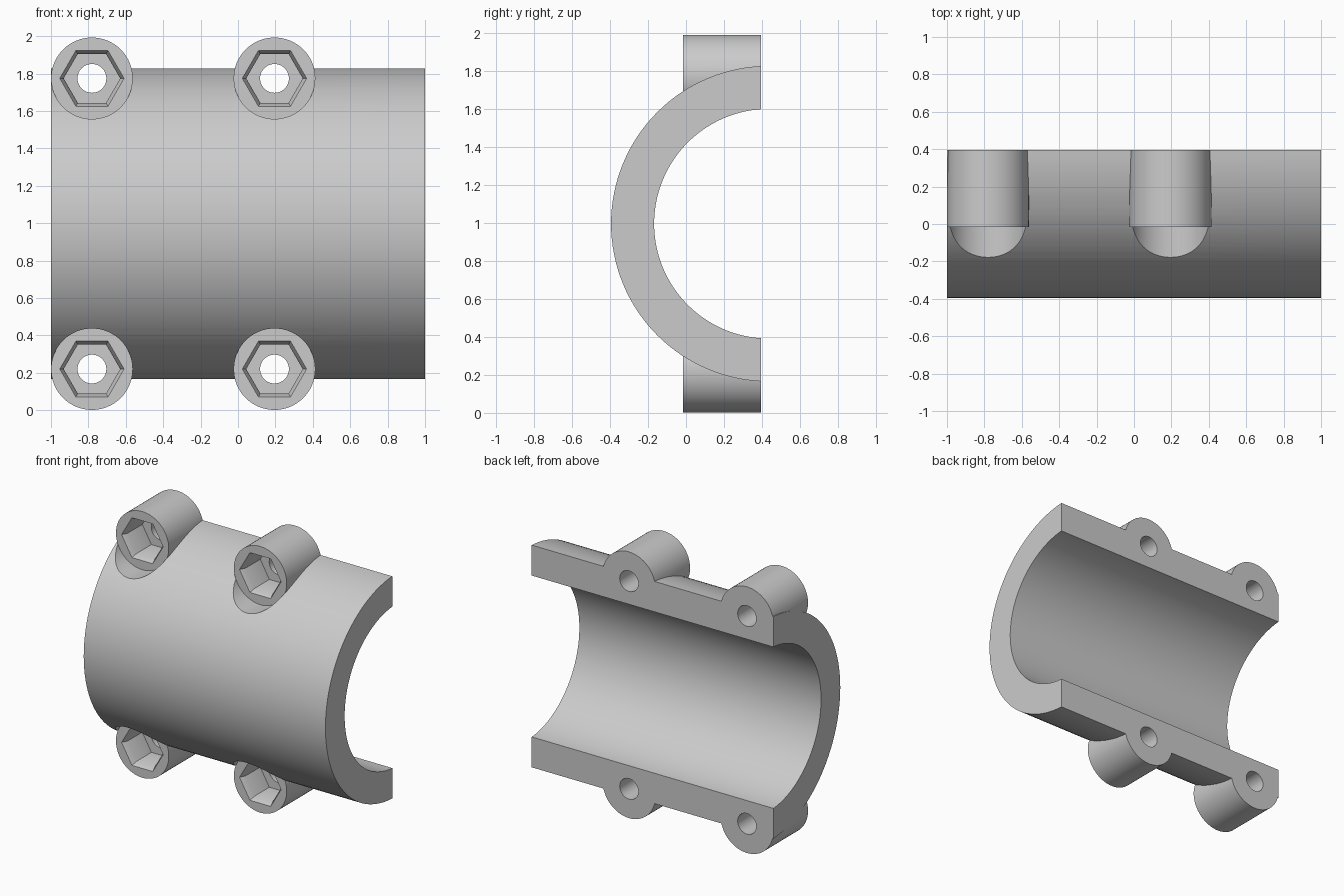
import bpy, bmesh, math

if "Cube" in bpy.data.objects:
    bpy.data.objects.remove(bpy.data.objects["Cube"])

ZC = 0.997            # height of the bore axis
YC = 0.437            # depth of the bore axis
SPLIT = 0.395         # flat mating face
FACE = -0.015         # front of the bolt bosses
BOLTS = [(x, ZC + s * 0.777) for x in (-0.781, 0.195) for s in (-1, 1)]


def turned(name, profile, sides, centres, axis="Y"):
    """Stack rings (position, radius) along an axis, once per centre, in one object."""
    bm = bmesh.new()
    for a, b in centres:
        rings = []
        for p, r in profile:
            ring = []
            for i in range(sides):
                t = 2 * math.pi * i / sides
                u, v = a + r * math.cos(t), b + r * math.sin(t)
                ring.append(bm.verts.new((u, p, v) if axis == "Y" else (p, u, v)))
            rings.append(ring)
        for lo, hi in zip(rings, rings[1:]):
            for i in range(sides):
                j = (i + 1) % sides
                bm.faces.new((lo[i], lo[j], hi[j], hi[i]))
        bm.faces.new(rings[0])
        bm.faces.new(rings[-1])
    bmesh.ops.recalc_face_normals(bm, faces=bm.faces)
    mesh = bpy.data.meshes.new(name)
    bm.to_mesh(mesh)
    bm.free()
    obj = bpy.data.objects.new(name, mesh)
    bpy.context.collection.objects.link(obj)
    return obj


def combine(target, tool, operation):
    """Apply a boolean and remove the helper."""
    tool.hide_render = True
    bpy.context.view_layer.objects.active = target
    mod = target.modifiers.new(operation, "BOOLEAN")
    mod.operation, mod.solver, mod.object = operation, "EXACT", tool
    bpy.ops.object.modifier_apply(modifier=mod.name)
    bpy.data.objects.remove(tool)


# Outer barrel of the clamp
clamp = turned("clamp_half", [(-1, 0.832), (1, 0.832)], 128, [(YC, ZC)], "X")

# Round clearance in front of each boss, then the bosses themselves
combine(clamp, turned("spot_face_cutter", [(-0.6, 0.217), (0.0, 0.217)], 64, BOLTS), "DIFFERENCE")
combine(clamp, turned("bolt_bosses", [(FACE, 0.2185), (0.6, 0.2185)], 64, BOLTS), "UNION")

# Bore through the barrel
combine(clamp, turned("bore_cutter", [(-1.2, 0.605), (1.2, 0.605)], 128, [(YC, ZC)], "X"), "DIFFERENCE")

# Flat mating face at the back
bpy.ops.mesh.primitive_cube_add(size=4, location=(0, SPLIT + 2, ZC))
combine(clamp, bpy.context.object, "DIFFERENCE")

# Hexagonal nut pockets with a chamfered mouth
pocket = [(FACE - 0.04, 0.193), (FACE + 0.04, 0.151), (0.2, 0.151)]
combine(clamp, turned("nut_pocket_cutter", pocket, 6, BOLTS), "DIFFERENCE")

# Bolt holes
combine(clamp, turned("bolt_hole_cutter", [(-0.6, 0.077), (0.7, 0.077)], 48, BOLTS), "DIFFERENCE")

# Smooth curves, sharp edges
bpy.ops.object.select_all(action="DESELECT")
clamp.select_set(True)
bpy.context.view_layer.objects.active = clamp
bpy.ops.object.shade_smooth_by_angle(angle=math.radians(30))
